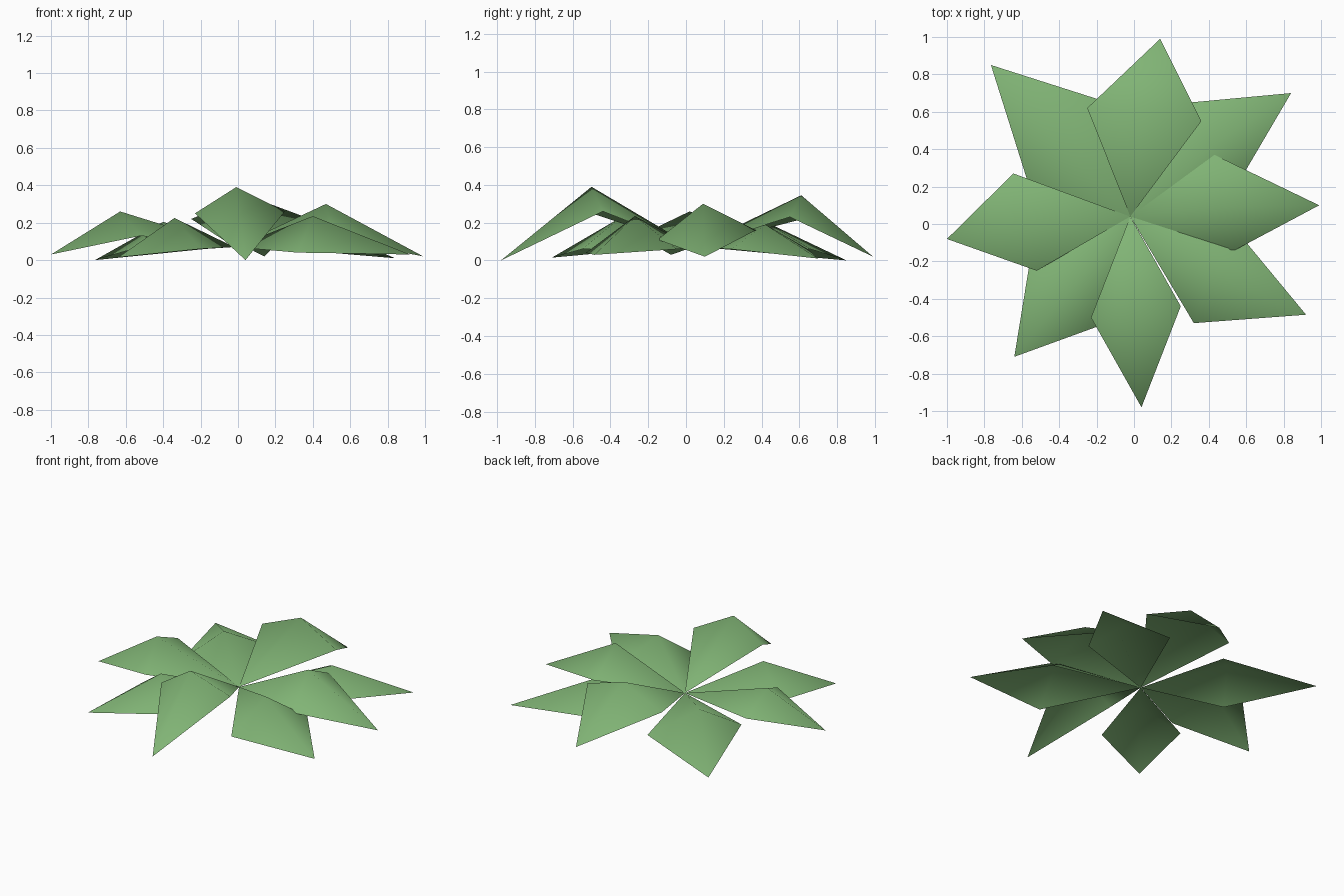
import bpy

green = bpy.data.materials.new("leaf green")
green.diffuse_color = (0.22, 0.46, 0.18, 1)

BASE = (-0.02, 0.04, 0.07)  # shared root of all leaves


def leaf(name, left, ridge, right, tip):
    """Kite-shaped leaf folded over a raised centre point."""
    mesh = bpy.data.meshes.new(name)
    mesh.from_pydata([BASE, right, tip, left, ridge], [],
                     [(0, 1, 4), (1, 2, 4), (2, 3, 4), (3, 0, 4)])
    mesh.materials.append(green)
    mesh.shade_smooth()
    obj = bpy.data.objects.new(name, mesh)
    bpy.context.collection.objects.link(obj)


# Four raised upper leaves (left and right as seen from the root)
leaf("upper_leaf_front", (0.25, -0.44, 0.26), (-0.01, -0.50, 0.39),
     (-0.23, -0.50, 0.25), (0.04, -0.98, 0.0))
leaf("upper_leaf_right", (0.43, 0.37, 0.16), (0.47, 0.09, 0.30),
     (0.52, -0.15, 0.11), (0.99, 0.10, 0.02))
leaf("upper_leaf_back", (-0.25, 0.62, 0.22), (0.05, 0.61, 0.345),
     (0.36, 0.55, 0.23), (0.14, 0.99, 0.02))
leaf("upper_leaf_left", (-0.52, -0.25, 0.13), (-0.63, 0.02, 0.26),
     (-0.645, 0.27, 0.15), (-1.0, -0.08, 0.03))

# Four flatter lower leaves on the diagonals
leaf("lower_leaf_front_right", (0.56, -0.05, 0.06), (0.40, -0.27, 0.235),
     (0.32, -0.53, 0.04), (0.92, -0.485, 0.03))
leaf("lower_leaf_back_right", (0.25, 0.645, 0.06), (0.42, 0.42, 0.19),
     (0.57, 0.24, 0.06), (0.84, 0.70, 0.01))
leaf("lower_leaf_back_left", (-0.56, 0.20, 0.06), (-0.40, 0.42, 0.205),
     (-0.17, 0.66, 0.06), (-0.765, 0.85, 0.0))
leaf("lower_leaf_front_left", (-0.20, -0.55, 0.06), (-0.34, -0.35, 0.225),
     (-0.56, -0.22, 0.06), (-0.64, -0.71, 0.015))
